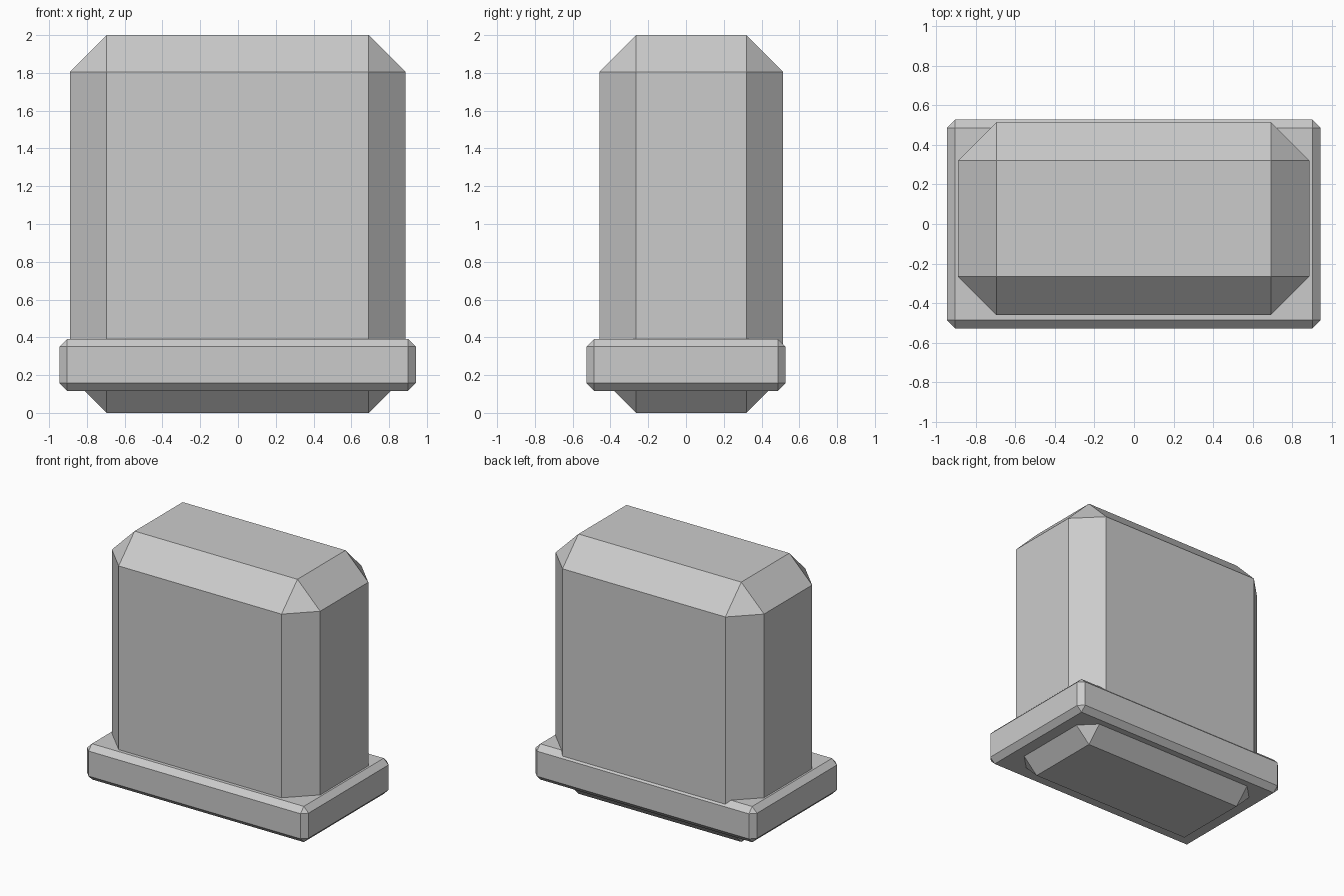
import bpy
import bmesh
from mathutils import Vector

if "Cube" in bpy.data.objects:
    bpy.data.objects.remove(bpy.data.objects["Cube"])


def chamfered_block(name, low, high, chamfer):
    """Box between two corners with every edge cut by a flat chamfer."""
    low, high = Vector(low), Vector(high)
    size = high - low
    bm = bmesh.new()
    bmesh.ops.create_cube(bm, size=1)
    bmesh.ops.scale(bm, vec=size, verts=bm.verts)
    bmesh.ops.bevel(bm, geom=bm.edges[:], offset=chamfer, offset_type='OFFSET',
                    segments=1, profile=0.5, affect='EDGES')
    mesh = bpy.data.meshes.new(name)
    bm.to_mesh(mesh)
    bm.free()
    obj = bpy.data.objects.new(name, mesh)
    obj.location = (low + high) / 2
    bpy.context.collection.objects.link(obj)
    return obj


# Upright slab, running down through the base
chamfered_block("upright_slab", (-0.889, -0.459, 0), (0.886, 0.514, 2), 0.194)

# Wide collar around the foot of the slab
chamfered_block("base_collar", (-0.945, -0.527, 0.117), (0.942, 0.527, 0.392), 0.041)
